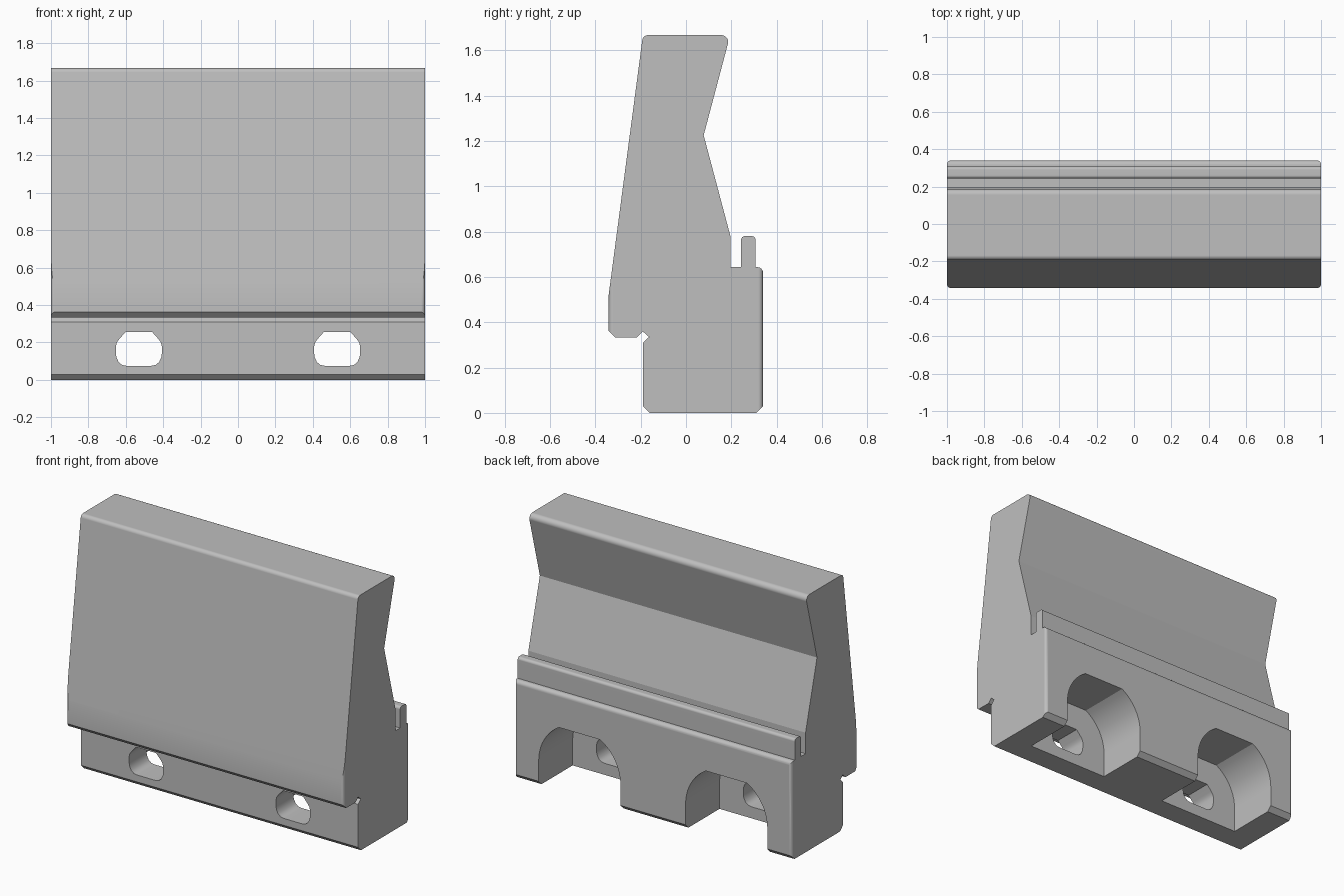
import bpy, bmesh, math
from mathutils import Vector

cube = bpy.data.objects.get("Cube")
if cube:
    bpy.data.objects.remove(cube, do_unlink=True)

mat = bpy.data.materials.new("light_grey")
mat.use_nodes = True
GREY = (0.52, 0.52, 0.52, 1)
mat.diffuse_color = GREY
mat.node_tree.nodes["Principled BSDF"].inputs["Base Color"].default_value = GREY


def rounded(points, segs=6):
    """Outline from (u, v) or (u, v, radius) points, with arcs at the radii."""
    out = []
    n = len(points)
    for i, p in enumerate(points):
        c = Vector(p[:2])
        if len(p) == 2:
            out.append(c)
            continue
        d1 = (Vector(points[i - 1][:2]) - c).normalized()
        d2 = (Vector(points[(i + 1) % n][:2]) - c).normalized()
        half = d1.angle(d2) / 2
        centre = c + (d1 + d2).normalized() * (p[2] / math.sin(half))
        reach = p[2] / math.tan(half)
        a, b = c + d1 * reach - centre, c + d2 * reach - centre
        for k in range(segs + 1):
            t = k / segs
            s = a.angle(b)
            out.append(centre + (a * math.sin((1 - t) * s) + b * math.sin(t * s)) / math.sin(s))
    return out


def prism(name, outline, place, start, end):
    """Extrude an outline; place(u, v, w) maps it into the model's axes."""
    bm = bmesh.new()
    rings = [[bm.verts.new(place(u, v, w)) for u, v in outline] for w in (start, end)]
    n = len(outline)
    bm.faces.new(rings[0])
    bm.faces.new(rings[1][::-1])
    for i in range(n):
        j = (i + 1) % n
        bm.faces.new((rings[0][i], rings[1][i], rings[1][j], rings[0][j]))
    bmesh.ops.recalc_face_normals(bm, faces=bm.faces)
    me = bpy.data.meshes.new(name)
    bm.to_mesh(me)
    bm.free()
    me.materials.append(mat)
    ob = bpy.data.objects.new(name, me)
    bpy.context.collection.objects.link(ob)
    return ob


def cut(target, cutter, operation):
    """Apply a boolean and discard the cutter."""
    cutter.hide_render = True
    mod = target.modifiers.new("cut", 'BOOLEAN')
    mod.operation, mod.object, mod.solver = operation, cutter, 'EXACT'
    bpy.ops.object.modifier_apply(modifier=mod.name)
    bpy.data.objects.remove(cutter, do_unlink=True)


# Side profile (y, z): foot, front notch and lip, sloped face, waist, groove, rib
profile = rounded([
    (-0.16, 0), (-0.19, 0.03), (-0.19, 0.31), (-0.163, 0.335), (-0.19, 0.359),
    (-0.216, 0.333), (-0.313, 0.333), (-0.342, 0.362), (-0.342, 0.515),
    (-0.19, 1.667, 0.025), (0.195, 1.667, 0.03), (0.078, 1.225),
    (0.196, 0.78), (0.196, 0.643), (0.243, 0.643),
    (0.243, 0.78, 0.017), (0.307, 0.78, 0.017), (0.307, 0.643),
    (0.34, 0.643, 0.025), (0.34, 0.03), (0.31, 0)])
body = prism("jaw_body", profile, lambda u, v, w: (w, u, v), -1.05, 1.05)
bpy.context.view_layer.objects.active = body
body.select_set(True)

# Trim to a footprint with rounded vertical corners
Y0, Y1, R = -0.3424, 0.3404, 0.022
footprint = rounded([(-1, Y0, R), (1, Y0, R), (1, Y1, R), (-1, Y1, R)])
cut(body, prism("footprint_trim", footprint, lambda u, v, w: (u, v, w), -0.1, 1.8), 'INTERSECT')

# Arched rear pockets and bolt slots, one pair on each side
CX, CZ, PR, TOP = 0.53, 0.165, 0.295, 0.255
a0 = math.asin(TOP / PR)
arc = [(PR * math.cos(a0 * k / 10), PR * math.sin(a0 * k / 10)) for k in range(11)]
pocket = [(PR, -0.4)] + arc + [(-u, v) for u, v in reversed(arc)] + [(-PR, -0.4)]
right_half = [(0.065, -0.09), (0.09, -0.085), (0.108, -0.07), (0.12, -0.045),
              (0.123, -0.02), (0.123, 0.015), (0.117, 0.036), (0.105, 0.053), (0.072, 0.09)]
slot = right_half + [(-u, v) for u, v in reversed(right_half)]
for side in (-1, 1):
    place = lambda u, v, w, s=side: (s * CX + u, w, CZ + v)
    cut(body, prism("rear_pocket_cutter", pocket, place, -0.01, 0.6), 'DIFFERENCE')
    cut(body, prism("bolt_slot_cutter", slot, place, -0.6, 0.1), 'DIFFERENCE')

# Smooth the fillets, keep creases between large faces sharp
bpy.ops.object.shade_smooth_by_angle(angle=math.radians(32))
bm = bmesh.new()
bm.from_mesh(body.data)
for e in bm.edges:
    if len(e.link_faces) == 2 and all(f.calc_area() > 0.1 for f in e.link_faces):
        e.smooth = False
bm.to_mesh(body.data)
bm.free()
weighted = body.modifiers.new("weighted_normals", 'WEIGHTED_NORMAL')
weighted.keep_sharp = True
